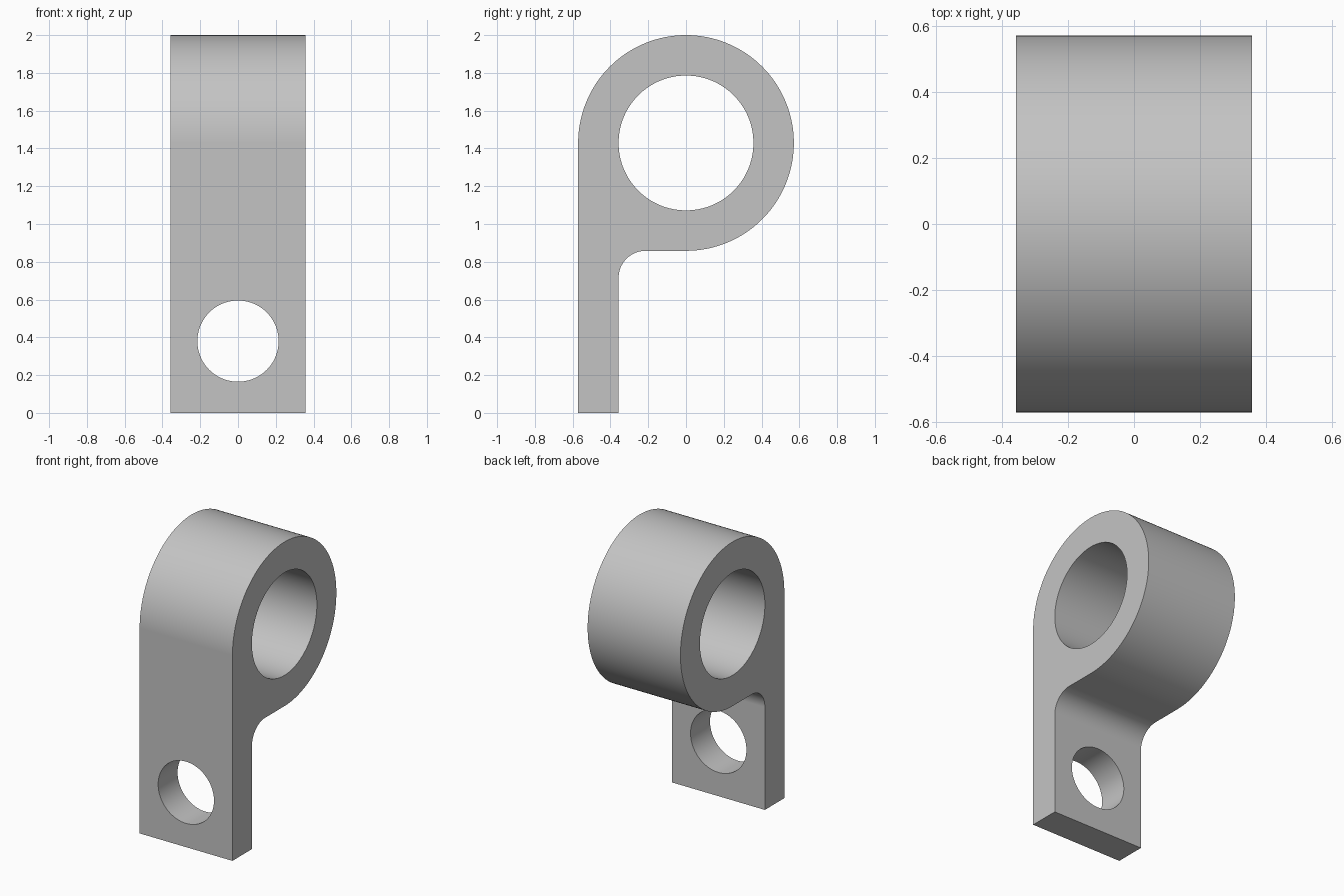
import bpy, bmesh
from math import sin, cos, pi, radians

if "Cube" in bpy.data.objects:
    bpy.data.objects.remove(bpy.data.objects["Cube"], do_unlink=True)

HALF_W = 0.357           # half width along x
R_OUT, R_IN = 0.571, 0.357
EYE_Z = 2 - R_OUT        # centre of the ring
FILLET = 0.143
HOLE_Z, HOLE_R = 0.38, 0.215

grey = bpy.data.materials.new("plain_grey")
grey.use_nodes = True
colour = (0.55, 0.55, 0.55, 1)
grey.diffuse_color = colour
grey.node_tree.nodes["Principled BSDF"].inputs["Base Color"].default_value = colour


def arc(cy, cz, r, start, end, steps):
    """Points of an arc in the y-z plane, angles in degrees."""
    angles = [radians(start + (end - start) * i / steps) for i in range(steps + 1)]
    return [(cy + r * cos(a), cz + r * sin(a)) for a in angles]


def extrude_profile(name, points, half):
    """Solid made by extruding a y-z outline along x."""
    bm = bmesh.new()
    face = bm.faces.new([bm.verts.new((-half, y, z)) for y, z in points])
    new = bmesh.ops.extrude_face_region(bm, geom=[face])["geom"]
    verts = [g for g in new if isinstance(g, bmesh.types.BMVert)]
    bmesh.ops.translate(bm, verts=verts, vec=(2 * half, 0, 0))
    bmesh.ops.recalc_face_normals(bm, faces=bm.faces)
    mesh = bpy.data.meshes.new(name)
    bm.to_mesh(mesh)
    bm.free()
    mesh.materials.append(grey)
    obj = bpy.data.objects.new(name, mesh)
    bpy.context.collection.objects.link(obj)
    return obj


# Bracket outline: mounting plate, round the ring, back along the fillet
plate_back = -R_IN
outline = [(plate_back, 0), (-R_OUT, 0)]
outline += arc(0, EYE_Z, R_OUT, 180, -90, 96)
outline += arc(plate_back + FILLET, EYE_Z - R_OUT - FILLET, FILLET, 90, 180, 20)
bracket = extrude_profile("clamp_bracket", outline, HALF_W)

# Cutters: ring bore along x, bolt hole along y
bore = extrude_profile("ring_bore_cutter", arc(0, EYE_Z, R_IN, 0, 357.1875, 127), 1)
bolt = extrude_profile("bolt_hole_cutter", arc(0, 0, HOLE_R, 0, 356.25, 95), 0.3)
bolt.rotation_euler.z = pi / 2
bolt.location = (0, -0.46, HOLE_Z)
for cutter in (bore, bolt):
    cutter.hide_render = True
    mod = bracket.modifiers.new(cutter.name, "BOOLEAN")
    mod.operation = "DIFFERENCE"
    mod.solver = "EXACT"
    mod.object = cutter

# Apply the cuts, then remove the cutters
bpy.ops.object.select_all(action="DESELECT")
bracket.select_set(True)
bpy.context.view_layer.objects.active = bracket
for mod in list(bracket.modifiers):
    bpy.ops.object.modifier_apply(modifier=mod.name)
for cutter in (bore, bolt):
    bpy.data.objects.remove(cutter, do_unlink=True)

# Smooth curved walls, keep edges crisp and flats flat
bpy.ops.object.shade_smooth_by_angle(angle=radians(30))
weighted = bracket.modifiers.new("flat_faces", "WEIGHTED_NORMAL")
weighted.keep_sharp = True
